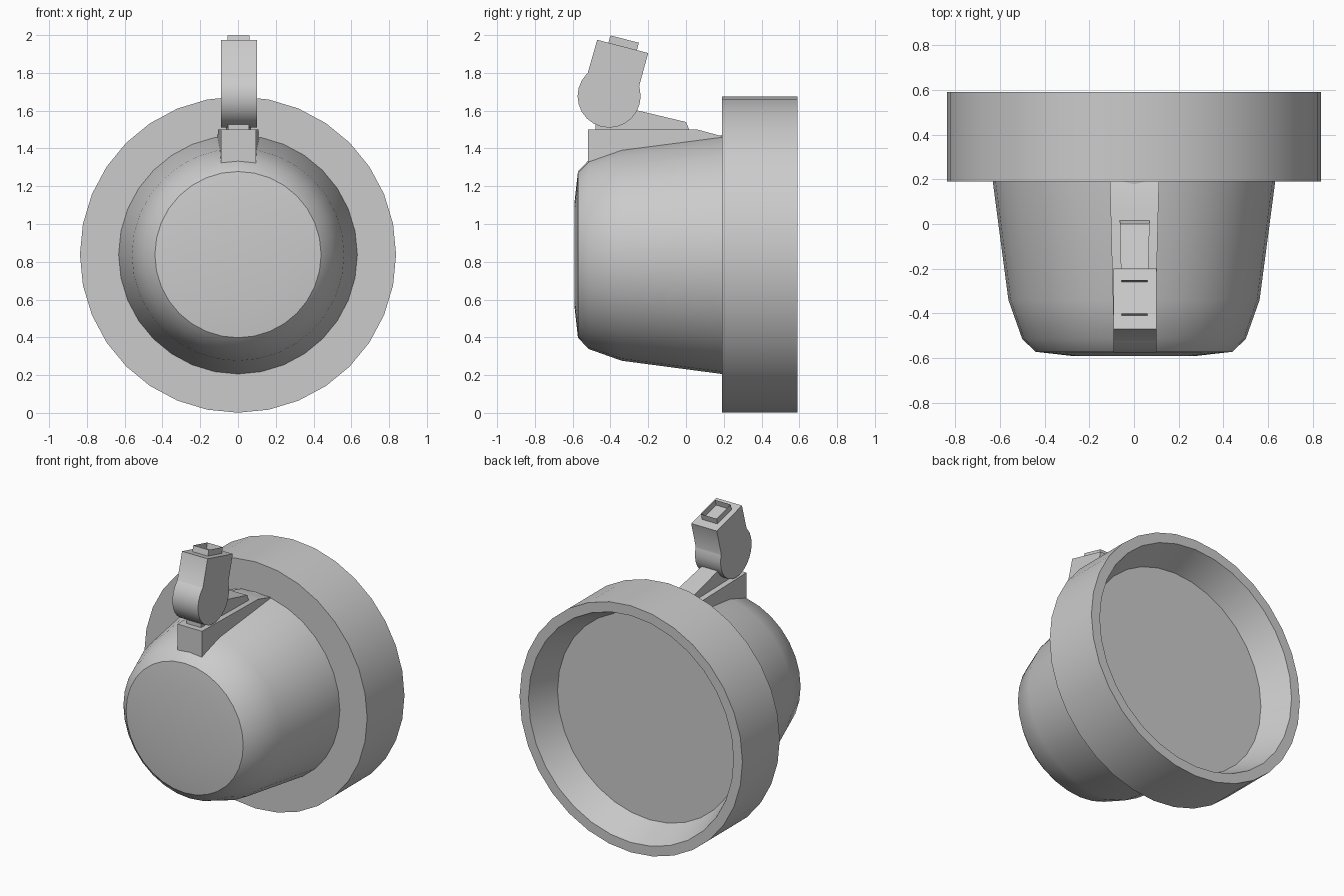
import bpy, bmesh, math
from mathutils import Vector

if "Cube" in bpy.data.objects:
    bpy.data.objects.remove(bpy.data.objects["Cube"])


def finish(name, bm, angle=None):
    bmesh.ops.remove_doubles(bm, verts=bm.verts, dist=1e-5)
    bmesh.ops.recalc_face_normals(bm, faces=bm.faces)
    me = bpy.data.meshes.new(name)
    bm.to_mesh(me)
    bm.free()
    ob = bpy.data.objects.new(name, me)
    bpy.context.collection.objects.link(ob)
    if angle:
        bpy.ops.object.select_all(action='DESELECT')
        ob.select_set(True)
        bpy.context.view_layer.objects.active = ob
        bpy.ops.object.shade_smooth_by_angle(angle=math.radians(angle))
    return ob


def revolve(name, profile, sides=32, zc=0.838):
    """Spin (y, radius) points round the y axis; both ends are capped."""
    bm = bmesh.new()
    rings = []
    for y, r in profile:
        rings.append([bm.verts.new((r * math.sin(2 * math.pi * i / sides), y,
                                    zc + r * math.cos(2 * math.pi * i / sides)))
                      for i in range(sides)])
    for a, b in zip(rings, rings[1:]):
        for i in range(sides):
            j = (i + 1) % sides
            bm.faces.new((a[i], a[j], b[j], b[i]))
    bm.faces.new(rings[0])
    bm.faces.new(rings[-1])
    return finish(name, bm, 30)


def extrude_x(name, profile, width, cx=0.0, angle=None):
    """Extrude a (y, z) outline across x; width is a function of y."""
    bm = bmesh.new()
    l, r = [[bm.verts.new((cx + s * width(y), y, z)) for y, z in profile]
            for s in (-1, 1)]
    n = len(profile)
    for i in range(n):
        j = (i + 1) % n
        bm.faces.new((l[i], l[j], r[j], r[i]))
    bm.faces.new(l)
    bm.faces.new(r)
    return finish(name, bm, angle)


# Lamp bowl with thick rim, a flared recess at the back ends in a flat disc
revolve("lamp_housing", [
    (-0.59, 0.28), (-0.572, 0.44), (-0.515, 0.50), (-0.34, 0.562),
    (0.19, 0.632), (0.19, 0.837), (0.59, 0.837), (0.59, 0.77), (0.39, 0.692)])

# Mounting block sunk into the top of the bowl
extrude_x("mount_base", [(-0.52, 1.30), (-0.52, 1.50), (0.06, 1.50),
                         (0.19, 1.465), (0.19, 1.38)],
          lambda y: 0.092 + 0.018 * (y + 0.52) / 0.71, 0.002, 30)

# Narrow wedge carrying the hinge
extrude_x("hinge_wedge", [(-0.48, 1.48), (-0.48, 1.53), (-0.40, 1.635),
                          (0.0, 1.54), (0.025, 1.48)],
          lambda y: 0.055 + 0.012 * (y + 0.48) / 0.5, 0.003)

# Tilted arm with a round lower end
cy, cz, cr = -0.407, 1.677, 0.167
arc = [(cy + cr * math.cos(math.radians(a)), cz + cr * math.sin(math.radians(a)))
       for a in [15 - i * 240 / 16 for i in range(17)]]
extrude_x("hinge_arm", [(-0.47, 1.975), (-0.20, 1.905), (-0.248, 1.73)] + arc
          + [(-0.52, 1.80)], lambda y: 0.096, 0.005, 60)

# Small open socket on the arm: four thin walls, the arm's top is the floor
bm = bmesh.new()
up = Vector((0, 0.25, 0.968))
side = Vector((0, 0.968, -0.25))
mid = Vector((0.003, -0.325, 1.979))


def square(off):
    return [bm.verts.new(mid + Vector((sx * 0.058, 0, 0))
                         + side * sy * 0.078 + up * off)
            for sx, sy in ((-1, -1), (1, -1), (1, 1), (-1, 1))]


low, top = square(-0.05), square(0)
for i in range(4):
    j = (i + 1) % 4
    bm.faces.new((low[i], low[j], top[j], top[i]))
finish("arm_socket", bm)
